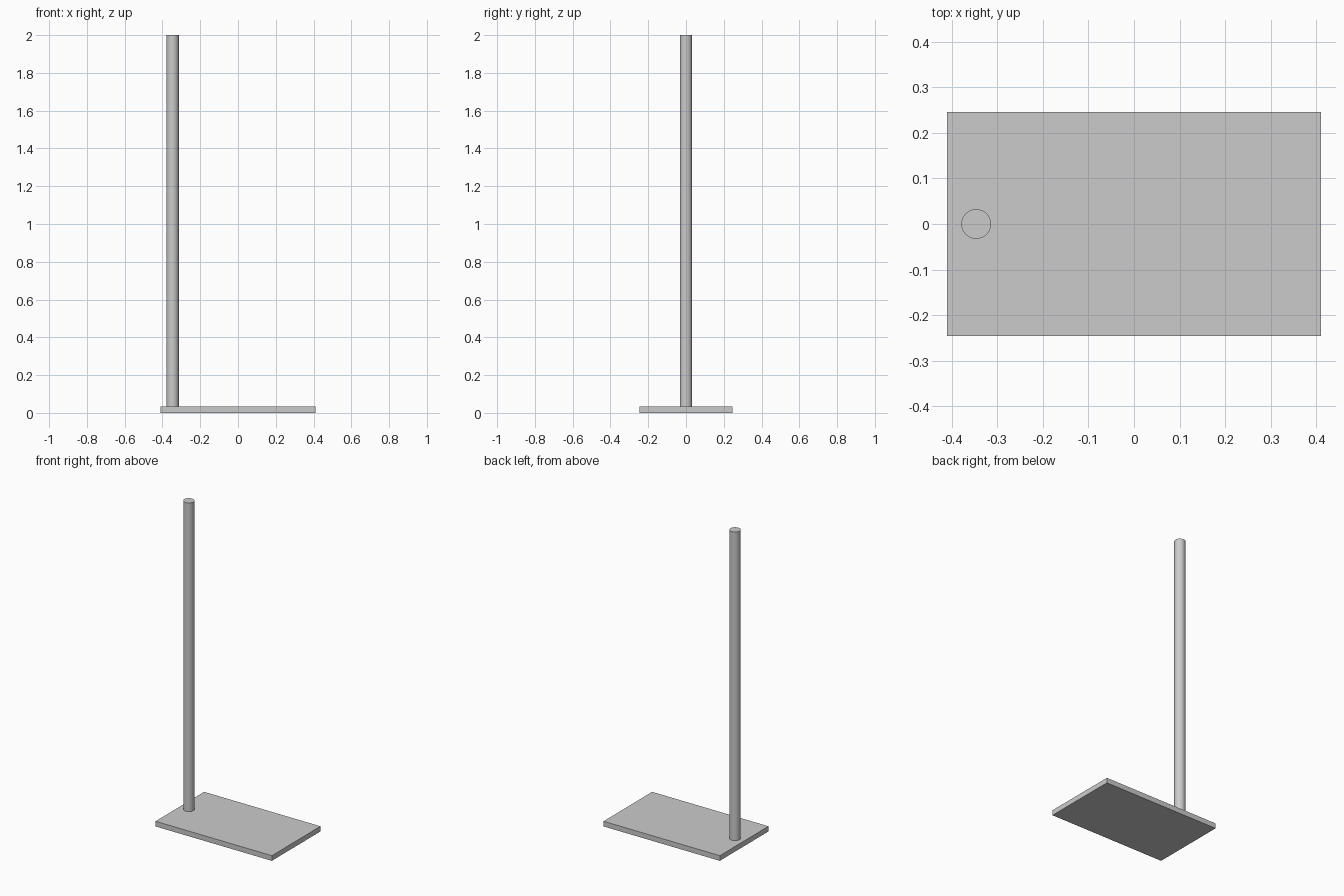
import bpy

cube = bpy.data.objects.get("Cube")
if cube:
    bpy.data.objects.remove(cube, do_unlink=True)

BASE_HEIGHT = 0.033
POLE_TOP = 2.0

# Single metal grey
grey = bpy.data.materials.new("plain_grey")
grey.use_nodes = True
colour = (0.6, 0.6, 0.6, 1)
grey.diffuse_color = colour
grey.node_tree.nodes["Principled BSDF"].inputs["Base Color"].default_value = colour


def finish(name):
    obj = bpy.context.object
    obj.name = name
    obj.data.materials.append(grey)
    return obj


# Flat rectangular base
bpy.ops.mesh.primitive_cube_add(size=1, location=(0, 0, BASE_HEIGHT / 2))
base = finish("base_plate")
base.scale = (0.82, 0.49, BASE_HEIGHT)
bpy.ops.object.transform_apply(location=False, rotation=False, scale=True)

# Round upright standing near the right end of the base
bpy.ops.mesh.primitive_cylinder_add(
    vertices=64, radius=0.0325, depth=POLE_TOP - BASE_HEIGHT,
    location=(-0.346, 0, (POLE_TOP + BASE_HEIGHT) / 2))
finish("upright_pole")
bpy.ops.object.shade_smooth_by_angle()
